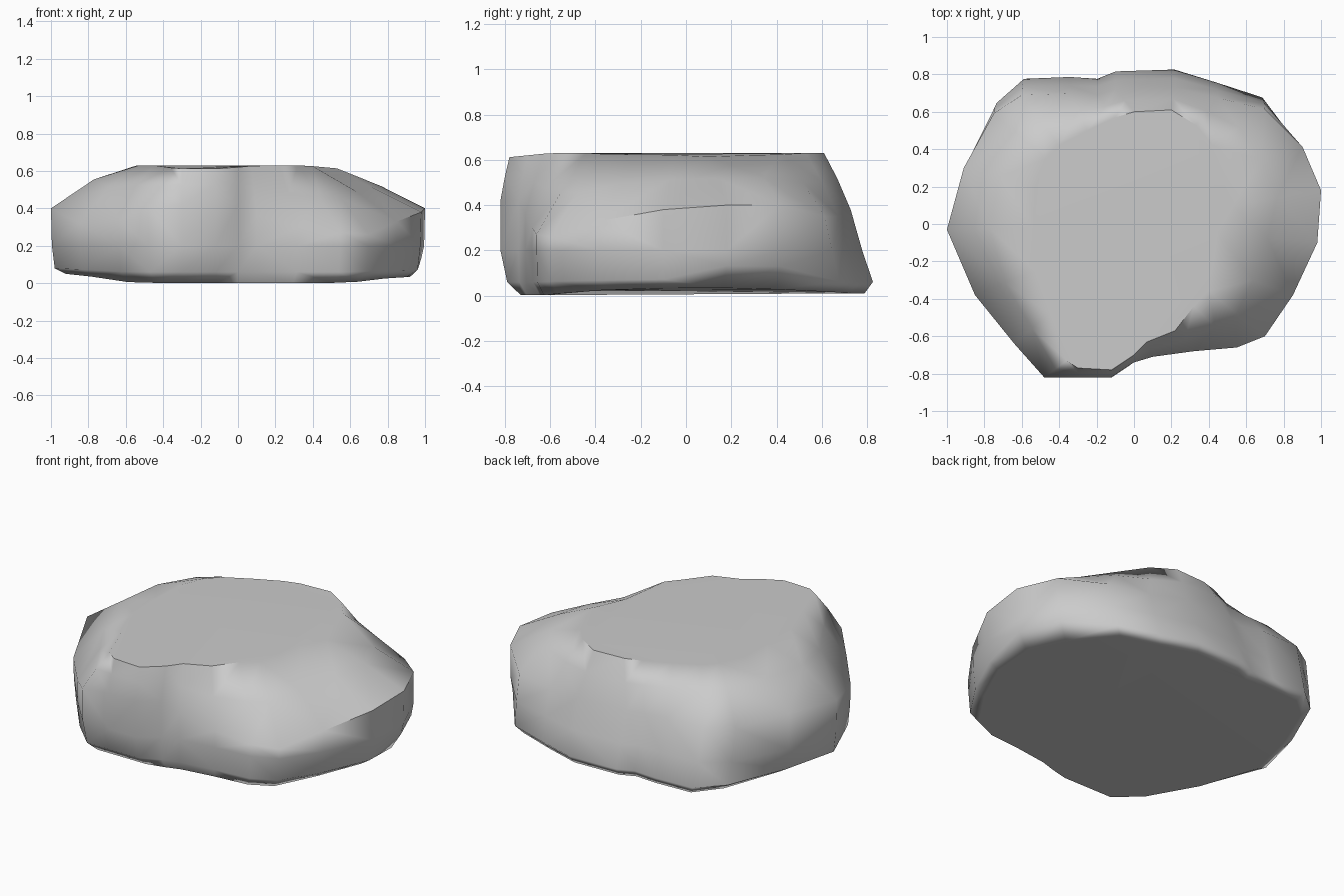
import bpy, bmesh

if "Cube" in bpy.data.objects:
    bpy.data.objects.remove(bpy.data.objects["Cube"])

# Columns around the rock: outer x, outer y, shoulder height, top-edge x, top-edge y
COLS = [
    (1.0, .18, .40, .53, .1), (.9, .42, .40, .46, .27), (.7, .68, .35, .42, .42),
    (.45, .76, .35, .33, .53), (.22, .83, .38, .2, .61), (-.1, .82, .38, 0, .6),
    (-.2, .78, .38, -.1, .57), (-.35, .79, .4, -.25, .5), (-.6, .78, .4, -.4, .42),
    (-.75, .65, .4, -.47, .35), (-.91, .3, .42, -.53, .2), (-1, -.03, .4, -.54, -.02),
    (-.85, -.38, .32, -.53, -.25), (-.64, -.64, .34, -.45, -.48), (-.48, -.82, .4, -.36, -.73),
    (-.3, -.82, .42, -.3, -.77), (-.12, -.82, .42, -.12, -.78), (0, -.74, .42, 0, -.7),
    (.1, -.71, .36, .07, -.63), (.32, -.68, .3, .22, -.57), (.55, -.66, .27, .32, -.44),
    (.7, -.6, .26, .4, -.36), (.85, -.38, .33, .42, -.22), (.98, -.1, .38, .45, -.05),
]


def column(ox, oy, zs, tx, ty):
    """Points of one vertical profile, from the base to the top edge."""
    back = max(0, oy - .4) / .42            # rear wall leans inwards
    sy = oy - .1 * back
    low = .12 if ox > .8 and oy > 0 else .06
    bulge = .04 if ox < -.55 else .012      # left slope is rounder
    zt = .63 - max(0, tx - .35) * .09 - max(0, -ty - .6) * .1
    mx, my = ox + (tx - ox) * .5, sy + (ty - sy) * .5
    lift = .1 * max(0, abs(ox) - .6) * (1 if ox < 0 else .6)
    return [
        (ox * .92, max(oy * .95, -.73), .01 + lift if oy > -.4 else .002 + lift),
        (ox * .98, max(oy * .995, -.79), low + lift * .5),
        (ox * .995, oy - .05 * back, .2),
        (ox, sy, zs),
        (mx, my, (zs + zt) / 2 + bulge),
        (tx, ty, zt),
    ]


# Rock body lofted from the columns, with flat base and top
bm = bmesh.new()
cols = [[bm.verts.new(p) for p in column(*c)] for c in COLS]
n = len(cols)
for i, a in enumerate(cols):
    b = cols[(i + 1) % n]
    for k in range(len(a) - 1):
        bm.faces.new((a[k], b[k], b[k + 1], a[k + 1]))
sides = bm.faces[:]
bm.faces.new([c[-1] for c in cols])
bm.faces.new([c[0] for c in reversed(cols)])
bmesh.ops.triangulate(bm, faces=sides)
bmesh.ops.recalc_face_normals(bm, faces=bm.faces[:])

mesh = bpy.data.meshes.new("rock")
bm.to_mesh(mesh)
bm.free()
rock = bpy.data.objects.new("rock", mesh)
bpy.context.collection.objects.link(rock)

# Soft facets, with the large flat faces staying evenly shaded
bpy.context.view_layer.objects.active = rock
rock.select_set(True)
bpy.ops.object.shade_smooth_by_angle(angle=1.0)
weighted = rock.modifiers.new("even_shading", 'WEIGHTED_NORMAL')
weighted.keep_sharp = True
